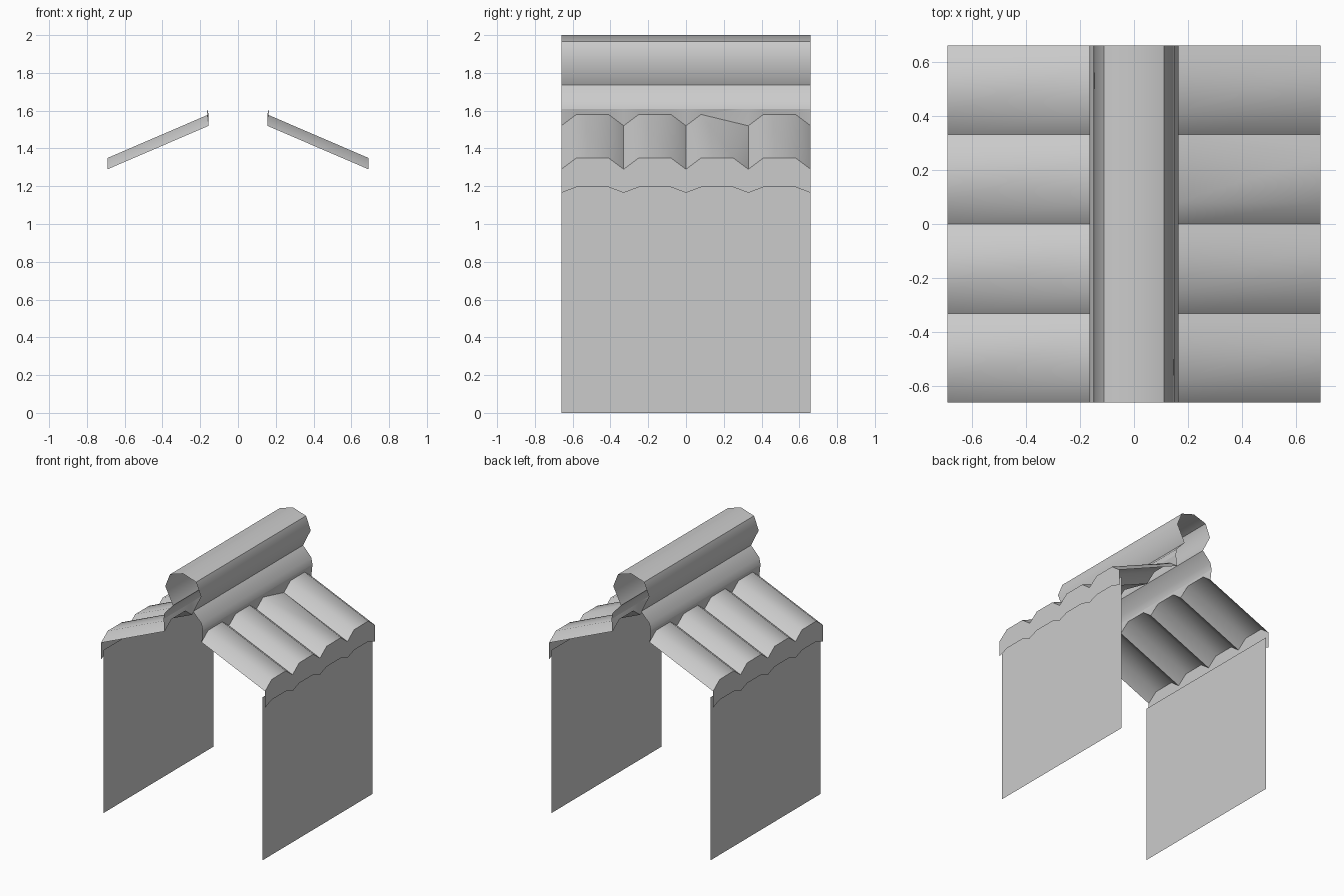
import bpy

if "Cube" in bpy.data.objects:
    bpy.data.objects.remove(bpy.data.objects["Cube"])

L = 0.66          # half length along y
TILE = 0.33       # width of one roof tile

# scallop cross-section: (y, height factor) along the roof
scallop = []
for i in range(4):
    y0 = -L + i * TILE
    scallop += [(y0, 0), (y0 + 0.08, 1), (y0 + 0.25, 1)]
scallop.append((L, 0))


def make(name, verts, faces, smooth=True):
    me = bpy.data.meshes.new(name)
    me.from_pydata(verts, [], faces)
    me.update()
    ob = bpy.data.objects.new(name, me)
    bpy.context.collection.objects.link(ob)
    if smooth:
        bpy.ops.object.select_all(action='DESELECT')
        ob.select_set(True)
        bpy.context.view_layer.objects.active = ob
        bpy.ops.object.shade_smooth_by_angle(angle=0.85)
    return ob


def strip(name, side, rows, dented=()):
    """Sheet through rows of (x, base z, scallop height); dented rows lose one peak point."""
    n = len(scallop)
    verts = [(side * x, y, z + h * p) for x, z, h in rows for y, p in scallop]
    faces = []
    for r in range(len(rows) - 1):
        for c in range(n - 1):
            f = [r * n + c, (r + 1) * n + c, (r + 1) * n + c + 1, r * n + c + 1]
            # the dent: inner peak at y = 0.25 collapses onto the one at y = 0.08
            f = [v - 1 if v in [d * n + 8 for d in dented] else v for v in f]
            f = list(dict.fromkeys(f))
            if side < 0:
                f.reverse()
            if len(f) == 4 and dented and c == 8:
                faces += [(f[0], f[1], f[3]), (f[1], f[2], f[3])]
            elif len(f) > 2:
                faces.append(f)
    return make(name, verts, faces)


RIDGE = (0.165, 1.61, 0)
INNER = (0.155, 1.52, 0.06)
OUTER = (0.69, 1.29, 0.06)
HEM = (0.69, 1.165, 0.03)

for side, tag in ((1, "right"), (-1, "left")):
    dent = side > 0
    # tiled slope, ridge skirt and scalloped eave board
    strip("roof_slope_" + tag, side, [INNER, OUTER], (0,) if dent else ())
    strip("ridge_skirt_" + tag, side, [RIDGE, INNER], (1,) if dent else ())
    strip("eave_board_" + tag, side, [OUTER, HEM])
    # side wall
    x = 0.67 * side
    make("wall_" + tag, [(x, -L, 0), (x, L, 0), (x, L, 1.24), (x, -L, 1.24)],
         [(0, 1, 2, 3) if dent else (3, 2, 1, 0)], False)


def extrude(name, prof):
    verts = [(x, y, z) for x, z in prof for y in (-L, L)]
    faces = [(2 * i, 2 * i + 1, 2 * i + 3, 2 * i + 2) for i in range(len(prof) - 1)]
    make(name, verts, faces)


# ridge: lower shoulders and the round cap tube above
shoulder = [(0.165, 1.61), (0.155, 1.66), (0.085, 1.735)]
extrude("ridge_shoulder_right", shoulder)
extrude("ridge_shoulder_left", [(-x, z) for x, z in reversed(shoulder)])
half = [(0.085, 1.735), (0.15, 1.865), (0.11, 1.965)]
extrude("ridge_cap", half + [(0, 2.0)] + [(-x, z) for x, z in reversed(half)])
